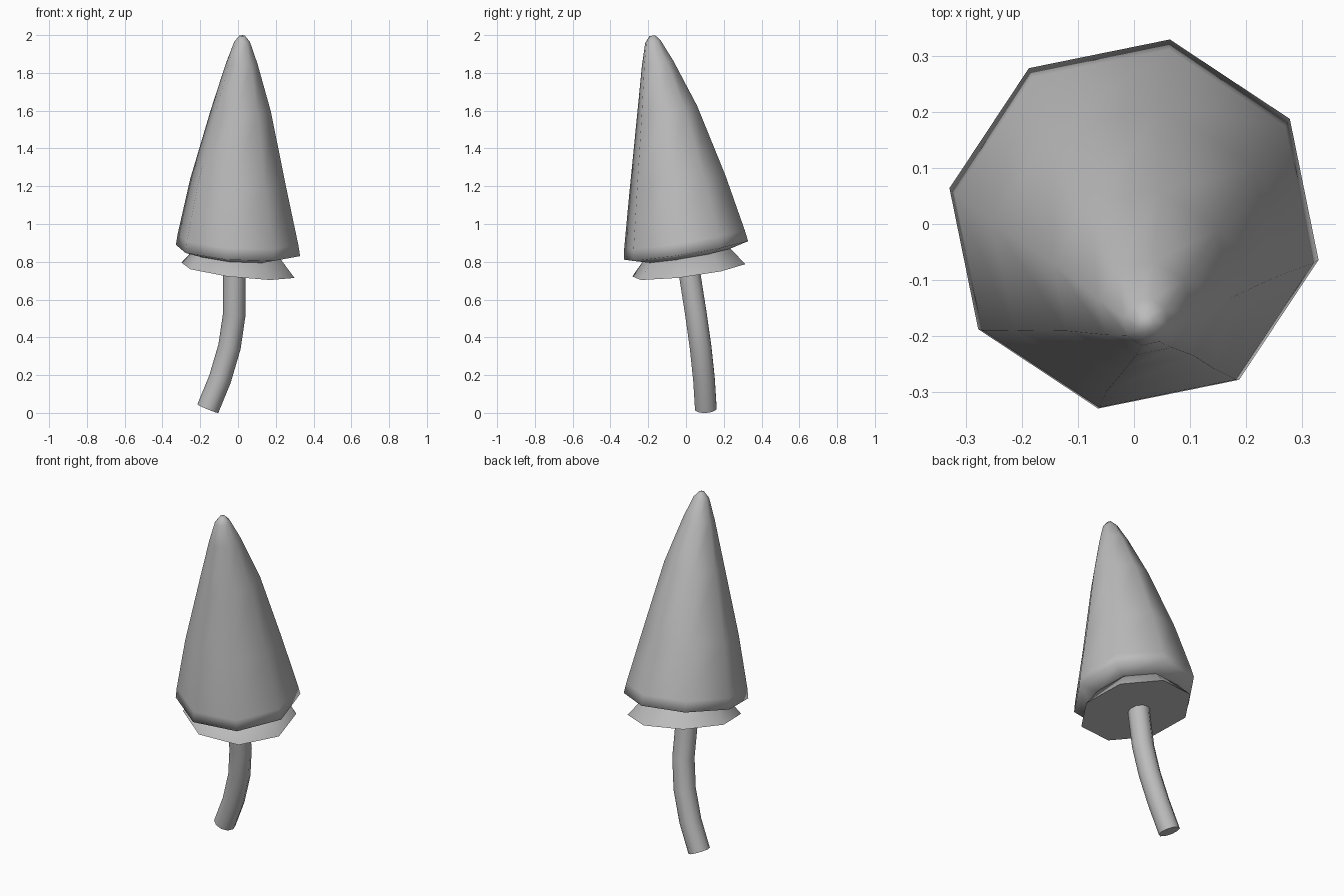
import bpy, bmesh, math
from mathutils import Vector

cube = bpy.data.objects.get("Cube")
if cube:
    bpy.data.objects.remove(cube, do_unlink=True)

grey = bpy.data.materials.new("plain grey")
grey.use_nodes = True
colour = (0.5, 0.5, 0.5, 1)
grey.diffuse_color = colour
grey.node_tree.nodes["Principled BSDF"].inputs["Base Color"].default_value = colour


def tilted_ring(x, y, z, radius, slope_x, slope_y, phase, sides=8):
    """Upright polygon ring whose height follows a sloping plane."""
    ring = []
    for i in range(sides):
        a = math.radians(phase) + math.tau * i / sides
        dx, dy = radius * math.cos(a), radius * math.sin(a)
        ring.append(Vector((x + dx, y + dy, z + slope_x * dx + slope_y * dy)))
    return ring


def loft(name, rings, smooth_angle):
    """Skin a stack of rings and close both ends."""
    bm = bmesh.new()
    loops = [[bm.verts.new(p) for p in ring] for ring in rings]
    n = len(loops[0])
    for low, high in zip(loops, loops[1:]):
        for i in range(n):
            j = (i + 1) % n
            bm.faces.new((low[i], low[j], high[j], high[i]))
    bm.faces.new(loops[0][::-1])
    bm.faces.new(loops[-1])
    bmesh.ops.recalc_face_normals(bm, faces=bm.faces[:])
    mesh = bpy.data.meshes.new(name)
    bm.to_mesh(mesh)
    bm.free()
    mesh.materials.append(grey)
    obj = bpy.data.objects.new(name, mesh)
    bpy.context.collection.objects.link(obj)
    bpy.ops.object.select_all(action='DESELECT')
    obj.select_set(True)
    bpy.context.view_layer.objects.active = obj
    bpy.ops.object.shade_smooth_by_angle(angle=math.radians(smooth_angle))
    return obj


# Tall leaning cap: centre x, y, z, radius, slope in x, slope in y
cap_profile = [
    (0, 0, 0.83, 0.22, -0.06, 0.16),
    (0, 0, 0.86, 0.335, -0.06, 0.16),
    (0, -0.008, 0.92, 0.325, -0.06, 0.16),
    (0, -0.045, 1.22, 0.258, -0.04, 0.16),
    (0.015, -0.10, 1.60, 0.162, 0, 0.16),
    (0.02, -0.15, 1.85, 0.085, 0, 0.16),
    (0.022, -0.175, 1.965, 0.042, 0, 0.16),
    (0.022, -0.178, 1.997, 0.015, 0, 0.16),
]
loft("cap", [tilted_ring(*row, 34) for row in cap_profile], 110)

# Flared collar under the cap
collar_profile = [
    (0, 0.015, 0.755, 0.305, -0.11, 0.13),
    (0, 0.01, 0.85, 0.225, -0.11, 0.13),
]
loft("collar", [tilted_ring(*row, 34) for row in collar_profile], 50)

# Bent stem, its rings square to the path
path = [Vector(p) for p in (
    (-0.16, 0.105, 0.022), (-0.095, 0.095, 0.18), (-0.045, 0.077, 0.35),
    (-0.02, 0.053, 0.52), (-0.02, 0.02, 0.73), (-0.02, 0.015, 0.8))]
stem_rings = []
for i, p in enumerate(path):
    d = (path[min(i + 1, len(path) - 1)] - path[max(i - 1, 0)]).normalized()
    side = Vector((0, 1, 0)).cross(d).normalized()
    front = d.cross(side)
    stem_rings.append([p + 0.06 * (math.cos(a) * side + math.sin(a) * front)
                       for a in (math.tau * k / 10 for k in range(10))])
loft("stem", stem_rings, 50)
